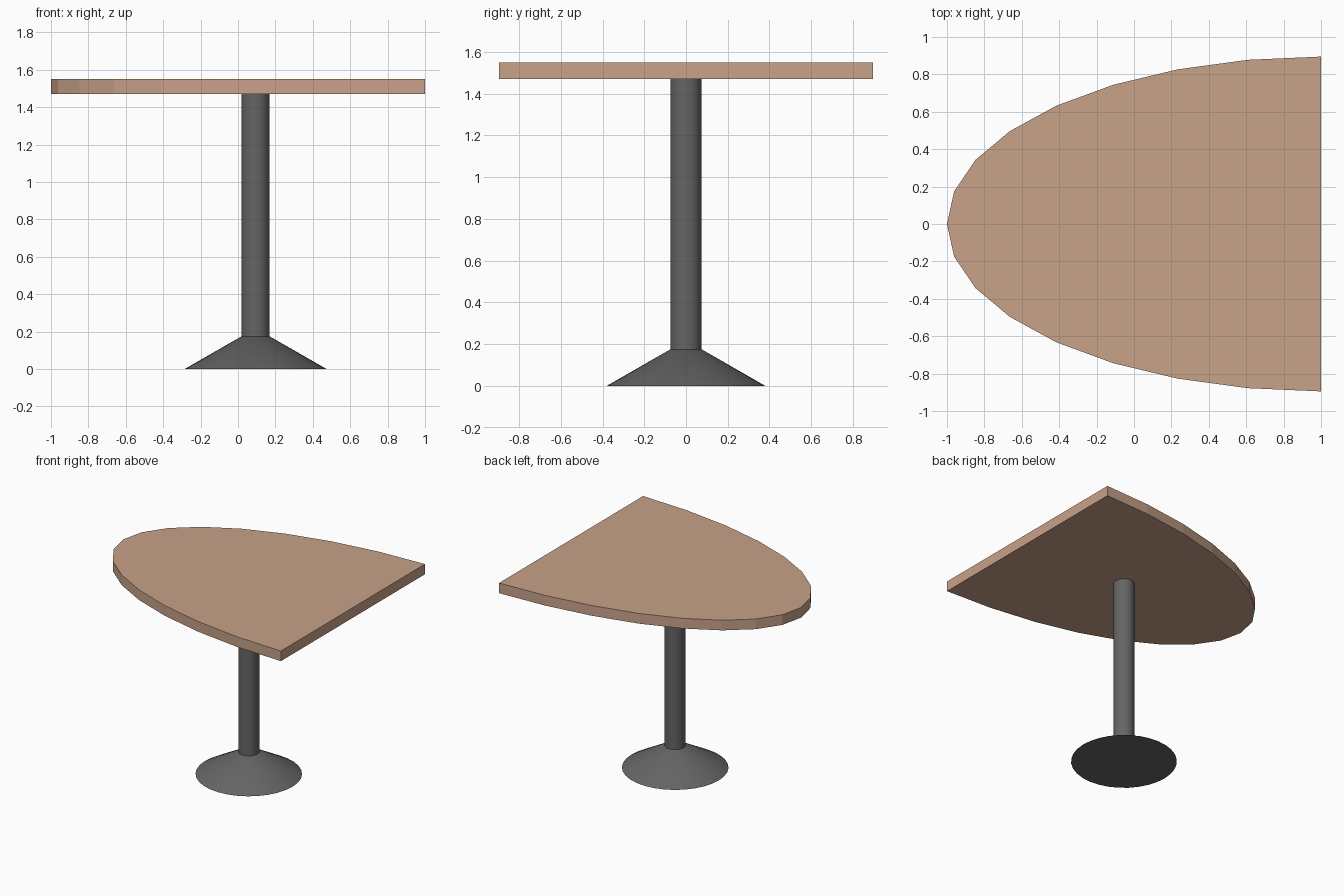
import bpy, bmesh, math

if "Cube" in bpy.data.objects:
    bpy.data.objects.remove(bpy.data.objects["Cube"])


def material(name, rgb):
    mat = bpy.data.materials.new(name)
    mat.diffuse_color = (*rgb, 1)
    mat.use_nodes = True
    mat.node_tree.nodes["Principled BSDF"].inputs["Base Color"].default_value = mat.diffuse_color
    return mat


wood = material("wood", (0.58, 0.36, 0.25))
metal = material("dark_metal", (0.13, 0.13, 0.13))

TOP_UNDERSIDE, TOP_THICKNESS = 1.47, 0.08
POST_X, POST_R = 0.094, 0.075
BASE_R, BASE_H = 0.38, 0.175

# Tabletop: half ellipse, rounded towards -x and cut straight at x = 1
bm = bmesh.new()
outline = []
for i in range(17):
    a = math.radians(-90 + i * 180 / 16)
    outline.append(bm.verts.new((1 - 2 * math.cos(a), 0.895 * math.sin(a), TOP_UNDERSIDE)))
face = bm.faces.new(outline)
slab = bmesh.ops.extrude_face_region(bm, geom=[face])
bmesh.ops.translate(bm, vec=(0, 0, TOP_THICKNESS),
                    verts=[g for g in slab["geom"] if isinstance(g, bmesh.types.BMVert)])
bmesh.ops.recalc_face_normals(bm, faces=bm.faces)
mesh = bpy.data.meshes.new("tabletop")
bm.to_mesh(mesh)
bm.free()
tabletop = bpy.data.objects.new("tabletop", mesh)
bpy.context.collection.objects.link(tabletop)
mesh.materials.append(wood)


def round_part(name, r_bottom, r_top, z0, z1):
    bpy.ops.mesh.primitive_cone_add(vertices=32, radius1=r_bottom, radius2=r_top,
                                    depth=z1 - z0, location=(POST_X, 0, (z0 + z1) / 2))
    obj = bpy.context.object
    obj.name = name
    obj.data.materials.append(metal)
    bpy.ops.object.shade_smooth_by_angle(angle=math.radians(30))
    return obj


# Pedestal: flared foot and straight post
round_part("pedestal_foot", BASE_R, POST_R, 0, BASE_H)
round_part("pedestal_post", POST_R, POST_R, BASE_H, TOP_UNDERSIDE)
